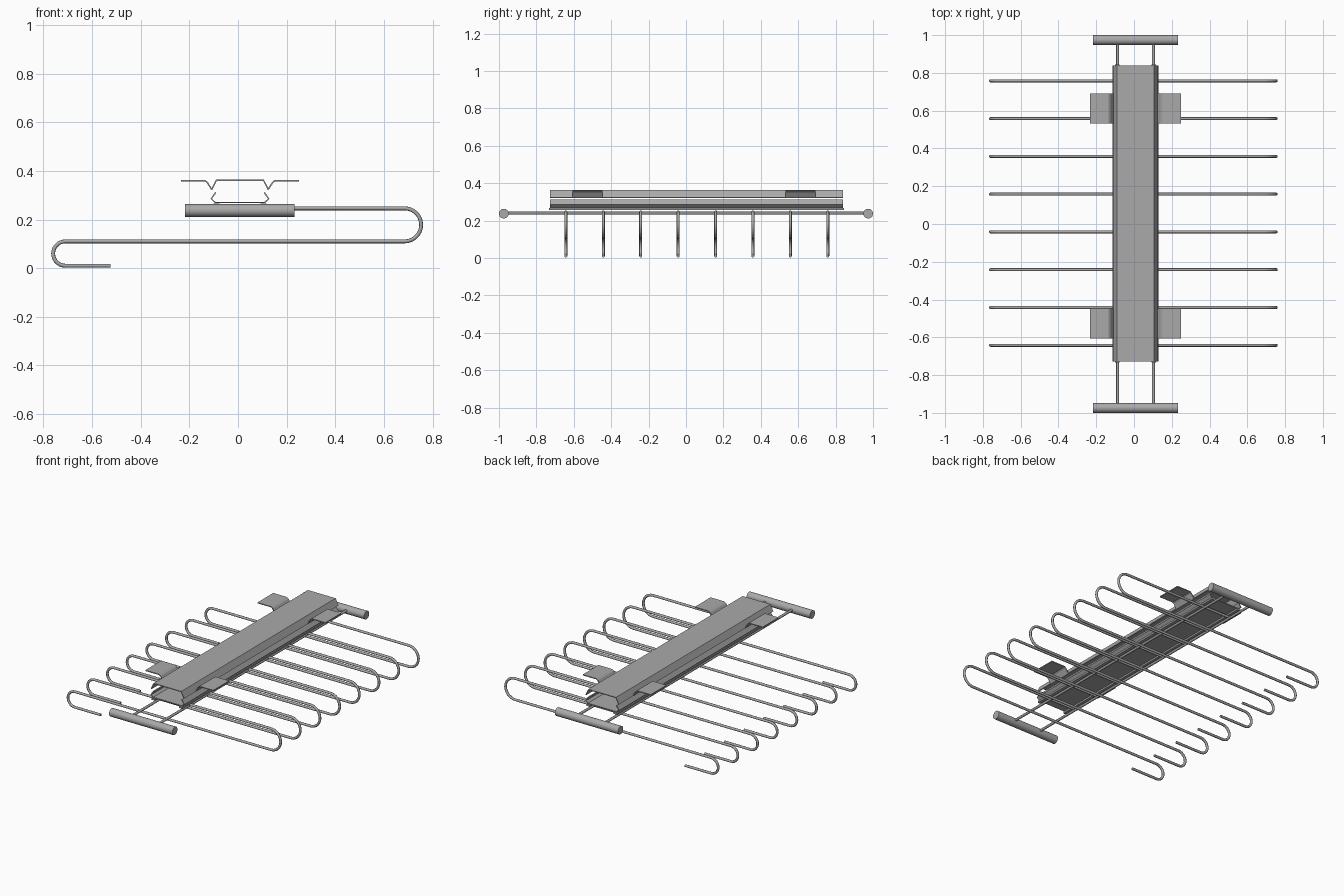
import bpy, math
from mathutils import Vector

cube = bpy.data.objects.get("Cube")
if cube:
    bpy.data.objects.remove(cube, do_unlink=True)

steel = bpy.data.materials.new("grey_steel")
steel.use_nodes = True
GREY = (0.4, 0.4, 0.4, 1)
steel.diffuse_color = GREY
steel.node_tree.nodes["Principled BSDF"].inputs["Base Color"].default_value = GREY

CX = 0.008                       # centre line of the rail
ROD_Z, WIRE_R = 0.24, 0.008
Y0, Y1 = -0.728, 0.84            # rail ends


def finish(obj):
    obj.data.materials.clear()
    obj.data.materials.append(steel)
    bpy.ops.object.select_all(action='DESELECT')
    bpy.context.view_layer.objects.active = obj
    obj.select_set(True)
    return obj


def wire(name, points, radius):
    """Round wire following a path, turned into a smooth mesh."""
    cu = bpy.data.curves.new(name, 'CURVE')
    cu.dimensions = '3D'
    cu.bevel_depth, cu.bevel_resolution = radius, 2
    cu.use_fill_caps = True
    sp = cu.splines.new('POLY')
    sp.points.add(len(points) - 1)
    for p, co in zip(sp.points, points):
        p.co = (*co, 1)
    obj = bpy.data.objects.new(name, cu)
    bpy.context.collection.objects.link(obj)
    finish(obj)
    bpy.ops.object.convert(target='MESH')
    bpy.ops.object.shade_smooth_by_angle(angle=math.radians(50))


def sheet(name, profile, y0, y1, thickness=0.006):
    """Bent sheet metal: an x-z profile swept along y."""
    verts = [(CX + x, y, z) for y in (y0, y1) for x, z in profile]
    n = len(profile)
    faces = [(i, i + 1, n + i + 1, n + i) for i in range(n - 1)]
    me = bpy.data.meshes.new(name)
    me.from_pydata(verts, [], faces)
    obj = bpy.data.objects.new(name, me)
    bpy.context.collection.objects.link(obj)
    mod = obj.modifiers.new("thickness", 'SOLIDIFY')
    mod.thickness, mod.offset = thickness, 0
    finish(obj)


def arc(cx, cz, r, start, end, steps=14):
    return [(cx + r * math.cos(a), cz + r * math.sin(a))
            for a in (math.radians(start + (end - start) * i / steps) for i in range(steps + 1))]


def mirrored(half):
    return half + [(-x, z) for x, z in reversed(half)]


# Hanger wires: S-shaped, hung from the left rod
path = [(-0.09, 0.246)] + arc(0.685, 0.178, 0.068, 90, -90) \
    + arc(-0.71, 0.06, 0.05, 90, 270) + [(-0.525, 0.01)]
for i in range(8):
    y = -0.642 + 0.2 * i
    wire(f"hanger_wire_{i + 1}", [(x, y, z) for x, z in path], WIRE_R)

# Long rods and end handles
for side, x in (("right", -0.095), ("left", 0.095)):
    wire(f"long_rod_{side}", [(CX + x, -0.97, ROD_Z), (CX + x, 0.97, ROD_Z)], WIRE_R)
for end, y in (("front", -0.974), ("back", 0.974)):
    bpy.ops.mesh.primitive_cylinder_add(vertices=32, radius=0.026, depth=0.45,
                                        location=(CX, y, 0.237), rotation=(0, math.pi / 2, 0))
    handle = bpy.context.object
    handle.name = f"{end}_handle"
    finish(handle)
    bpy.ops.object.shade_smooth_by_angle(angle=math.radians(40))

# Upper cover and lower channel with bent lips
sheet("upper_cover", mirrored([(-0.117, 0.322), (-0.097, 0.361)]), Y0, Y1)
sheet("lower_channel", mirrored([(-0.1, 0.311), (-0.118, 0.285), (-0.102, 0.27)]), Y0, Y1)

# Runners and mounting tabs on both sides
for side, s in (("right", -1), ("left", 1)):
    sheet(f"runner_{side}", [(s * 0.085, 0.261), (s * 0.109, 0.261)], Y0 - 0.005, Y1 + 0.005, 0.01)
    for end, y in (("front", -0.527), ("back", 0.612)):
        tab = [(s * 0.117, 0.325), (s * 0.135, 0.353), (s * 0.145, 0.36), (s * 0.242, 0.36)]
        sheet(f"{end}_{side}_mounting_tab", tab, y - 0.08, y + 0.08)
